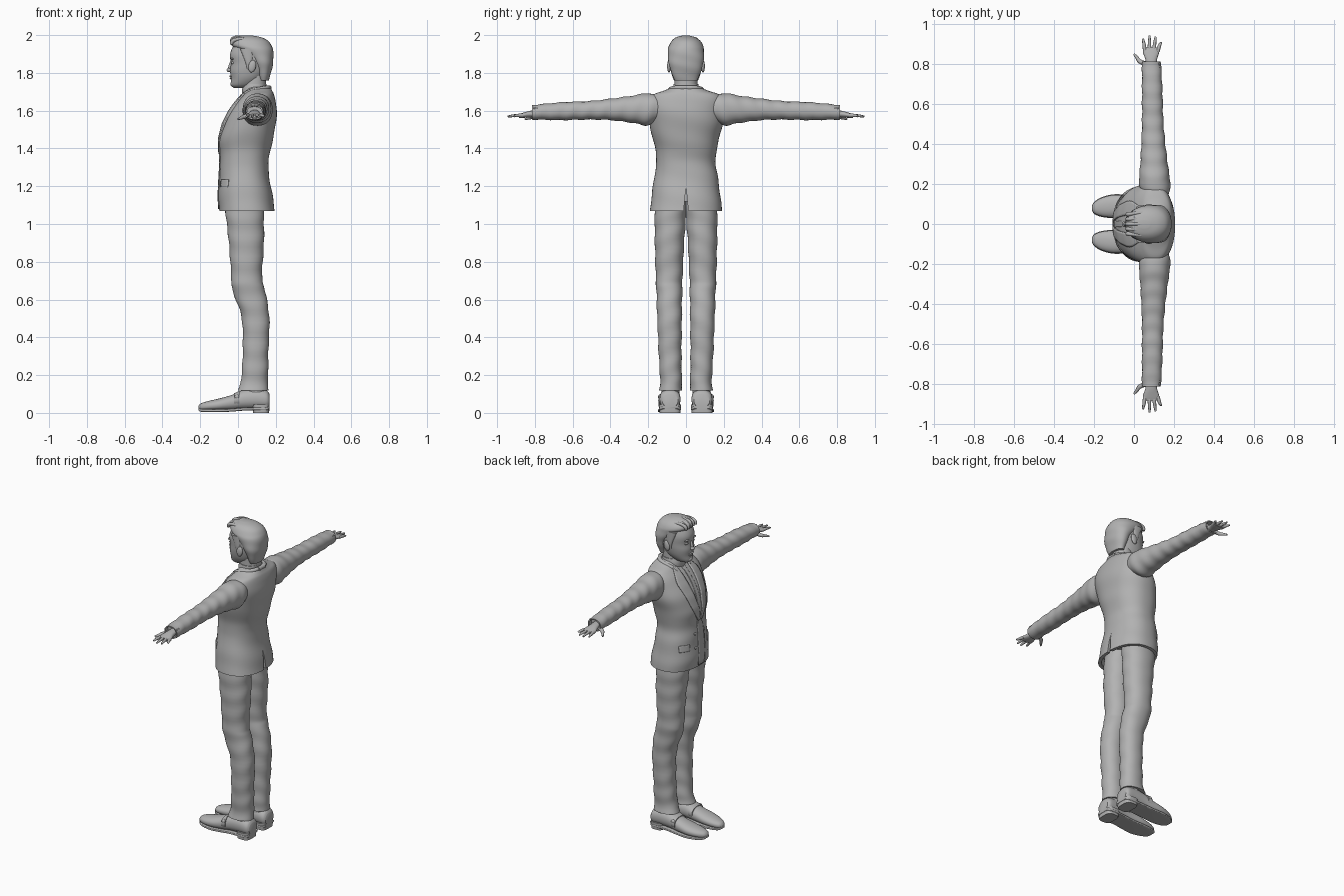
import bpy, bmesh, math
from mathutils import Vector

cube = bpy.data.objects.get("Cube")
if cube:
    bpy.data.objects.remove(cube, do_unlink=True)

grey = bpy.data.materials.new("plain grey")
grey.use_nodes = True
grey.diffuse_color = (0.45, 0.45, 0.45, 1)
bsdf = next(n for n in grey.node_tree.nodes if n.type == 'BSDF_PRINCIPLED')
bsdf.inputs["Base Color"].default_value = grey.diffuse_color
bsdf.inputs["Roughness"].default_value = 0.8


def finish(name, data, mirror=False):
    """Link an object, colour it and optionally mirror it across y = 0."""
    ob = bpy.data.objects.new(name, data)
    bpy.context.collection.objects.link(ob)
    data.materials.append(grey)
    if mirror:
        mod = ob.modifiers.new("mirror", 'MIRROR')
        mod.use_axis = (False, True, False)
        mod.use_mirror_merge = False
    return ob


def smooth_rows(rows, steps):
    """Catmull-Rom interpolation between cross-section rows."""
    out = []
    for i in range(len(rows) - 1):
        quad = [rows[max(i - 1, 0)], rows[i], rows[i + 1], rows[min(i + 2, len(rows) - 1)]]
        for s in range(steps):
            t = s / steps
            out.append([0.5 * (2 * b + (c - a) * t + (2 * a - 5 * b + 4 * c - d) * t * t
                               + (3 * b - a - 3 * c + d) * t ** 3) for a, b, c, d in zip(*quad)])
    return out + [list(rows[-1])]


def loft(name, axis, rows, power=2.2, mirror=False, lip=None, ripple=(0, 0), n=36, steps=5):
    """Rows are (position, a0, a1, b0, b1): extents on the two other axes.
    lip = (at_end, inset, depth) hollows one end."""
    rows = smooth_rows(rows, steps)
    if lip:
        at_end, inset, depth = lip
        p, a0, a1, b0, b1 = rows[-1 if at_end else 0]
        inner = [p, a0 + inset, a1 - inset, b0 + inset, b1 - inset]
        deep = [p + depth] + inner[1:]
        rows = rows + [inner, deep] if at_end else [deep, inner] + rows
    bm = bmesh.new()
    rings = []
    for p, a0, a1, b0, b1 in rows:
        ring = []
        for k in range(n):
            ang = math.tau * k / n
            c, s = math.cos(ang), math.sin(ang)
            w = ripple[0] * math.sin(ripple[1] * p + 2 * math.sin(ang))
            a = (a0 + a1) / 2 + ((a1 - a0) / 2 + w) * math.copysign(abs(c) ** (2 / power), c)
            b = (b0 + b1) / 2 + ((b1 - b0) / 2 + w) * math.copysign(abs(s) ** (2 / power), s)
            ring.append(bm.verts.new({'x': (p, a, b), 'y': (a, p, b), 'z': (a, b, p)}[axis]))
        rings.append(ring)
    for r, q in zip(rings, rings[1:]):
        for k in range(n):
            j = (k + 1) % n
            bm.faces.new((r[k], r[j], q[j], q[k]))
    bm.faces.new(rings[0])
    bm.faces.new(rings[-1])
    bmesh.ops.recalc_face_normals(bm, faces=bm.faces)
    me = bpy.data.meshes.new(name)
    bm.to_mesh(me)
    bm.free()
    return finish(name, me, mirror)


def body(name, rows, **kw):
    """Upright loft symmetric in y: rows are (z, x0, x1, half width)."""
    return loft(name, 'z', [(z, a, b, -h, h) for z, a, b, h in rows], **kw)


def blob(name, centre, radii, mirror=False, tilt=0):
    bm = bmesh.new()
    bmesh.ops.create_uvsphere(bm, u_segments=20, v_segments=12, radius=1)
    bmesh.ops.scale(bm, vec=radii, verts=bm.verts)
    cos, sin = math.cos(tilt), math.sin(tilt)
    for v in bm.verts:
        x, y, z = v.co
        v.co = Vector((x * cos + z * sin, y, z * cos - x * sin)) + Vector(centre)
    me = bpy.data.meshes.new(name)
    bm.to_mesh(me)
    bm.free()
    return finish(name, me, mirror)


def tube(name, points, radii, mirror=False):
    cu = bpy.data.curves.new(name, 'CURVE')
    cu.dimensions = '3D'
    cu.bevel_depth = 1
    cu.bevel_resolution = 3
    cu.use_fill_caps = True
    sp = cu.splines.new('NURBS')
    sp.points.add(len(points) - 1)
    sp.use_endpoint_u = True
    sp.order_u = 3
    for q, p, r in zip(sp.points, points, radii):
        q.co = (*p, 1)
        q.radius = r
    return finish(name, cu, mirror)


# Jacket body, hollow at the hem, with a back vent
JACKET = [(1.07, -.10, .195, .19), (1.14, -.105, .185, .183), (1.25, -.10, .165, .168),
          (1.32, -.095, .16, .157), (1.38, -.097, .17, .16), (1.45, -.10, .185, .175),
          (1.53, -.08, .20, .194), (1.60, -.045, .205, .20), (1.65, -.01, .20, .197),
          (1.685, .025, .19, .175), (1.705, .04, .18, .12), (1.725, .045, .17, .07)]
jacket = body("jacket", JACKET, power=2.3, lip=(False, .02, .05), ripple=(.0015, 45), n=64)
bm = bmesh.new()
ends = [[bm.verts.new((x, y, z)) for y, z in ((-.014, 1.05), (.014, 1.05), (0, 1.2))] for x in (.14, .26)]
bm.faces.new(ends[0])
bm.faces.new(ends[1])
for i in range(3):
    j = (i + 1) % 3
    bm.faces.new((ends[0][i], ends[0][j], ends[1][j], ends[1][i]))
bmesh.ops.recalc_face_normals(bm, faces=bm.faces)
me = bpy.data.meshes.new("vent_cutter")
bm.to_mesh(me)
bm.free()
cutter = finish("vent_cutter", me)
cutter.hide_render = True
cutter.hide_set(True)
cut = jacket.modifiers.new("vent", 'BOOLEAN')
cut.object = cutter


def chest_x(y, z):
    """Front surface of the jacket."""
    for lo, hi in zip(JACKET, JACKET[1:]):
        if lo[0] <= z <= hi[0]:
            t = (z - lo[0]) / (hi[0] - lo[0])
            x0, x1, h = (a + (b - a) * t for a, b in zip(lo[1:], hi[1:]))
            return (x0 + x1) / 2 - (x1 - x0) / 2 * max(0, 1 - (abs(y) / h) ** 2.3) ** (1 / 2.3)


def panel(name, rows, mirror=False, lift=.003, thick=.009):
    """Cloth piece laid on the chest: rows are (z, y0, y1)."""
    bm = bmesh.new()
    grid = []
    for z, y0, y1 in smooth_rows(rows, 5):
        ys = [y0 + (y1 - y0) * k / 6 for k in range(7)]
        grid.append([bm.verts.new((chest_x(y, z) - lift, y, z)) for y in ys])
    for r, q in zip(grid, grid[1:]):
        for k in range(6):
            bm.faces.new((r[k], r[k + 1], q[k + 1], q[k]))
    me = bpy.data.meshes.new(name)
    bm.to_mesh(me)
    bm.free()
    ob = finish(name, me, mirror)
    sol = ob.modifiers.new("thickness", 'SOLIDIFY')
    sol.thickness, sol.offset = thick, 0


# Jacket details
panel("lapel", [(1.695, .05, .08), (1.63, .045, .115), (1.55, .035, .10),
                (1.45, .015, .065), (1.37, 0, .02)], mirror=True)
panel("front_overlap", [(1.38, -.004, .02), (1.30, -.04, .02), (1.08, -.045, .02)], lift=.001, thick=.006)
panel("pocket_flap", [(1.235, .09, .145), (1.195, .09, .147)], mirror=True, lift=.002, thick=.006)
panel("necktie", [(1.68, -.018, .018), (1.64, -.012, .012), (1.39, -.02, .02)], lift=.002, thick=.006)
for z in (1.2, 1.29):
    blob("jacket_button", (chest_x(.045, z) - .002, .045, z), (.005, .009, .009), mirror=True)
tube("jacket_collar", [(.165, -.03, 1.722), (.165, .03, 1.722), (.14, .072, 1.718), (.085, .088, 1.708),
                       (.04, .075, 1.692), (.015, .06, 1.675)], [.013] * 5 + [.008], mirror=True)
body("shirt_collar", [(1.68, .022, .16, .075), (1.715, .022, .152, .07), (1.74, .03, .15, .066)])

# Sleeves
loft("sleeve", 'y', [(.12, .06, .17, 1.57, 1.67), (.20, .026, .182, 1.523, 1.692), (.28, .03, .172, 1.535, 1.68),
                     (.40, .037, .157, 1.55, 1.663), (.52, .04, .147, 1.553, 1.65),
                     (.65, .04, .143, 1.55, 1.645), (.815, .04, .135, 1.553, 1.63)],
     mirror=True, lip=(True, .007, -.03), ripple=(.0018, 75), steps=8)
for k in range(3):
    blob("cuff_button", (.125, .775 + .014 * k, 1.613), (.006, .006, .006), mirror=True)

# Hands
loft("palm", 'y', [(.76, .065, .115, 1.568, 1.606), (.82, .058, .115, 1.565, 1.6),
                   (.86, .045, .126, 1.562, 1.59), (.885, .046, .128, 1.562, 1.582)], mirror=True)
for base, tip, reach in ((.055, .045, .928), (.077, .078, .944), (.099, .108, .938), (.119, .138, .908)):
    tube("finger", [(base, .865, 1.575), ((base + tip) / 2, .905, 1.576), (tip, reach, 1.569)],
         [.010, .009, .005], mirror=True)
tube("thumb", [(.07, .80, 1.58), (.03, .81, 1.568), (.018, .83, 1.562), (.0, .852, 1.555)],
     [.012, .012, .009, .005], mirror=True)

# Trousers
loft("trouser_leg", 'z', [(.118, .0, .16, .018, .142), (.15, .012, .157, .022, .138), (.2, .018, .16, .022, .138),
                          (.3, .025, .16, .024, .144), (.5, .02, .166, .022, .152), (.65, -.03, .143, .02, .157),
                          (.72, -.035, .127, .018, .16), (.9, -.048, .137, .01, .165),
                          (1.05, -.065, .137, -.002, .166), (1.15, -.07, .135, -.01, .165)],
     mirror=True, ripple=(.002, 55), steps=8)
loft("ankle", 'z', [(.07, .04, .15, .035, .13), (.2, .04, .15, .035, .13)], mirror=True)

# Shoes
SHOE = [(-.21, .07, .092, .02, .036), (-.197, .052, .11, .012, .05), (-.16, .038, .132, .01, .062),
        (-.10, .032, .146, .01, .076), (-.03, .035, .143, .013, .096), (.03, .034, .14, .018, .122),
        (.10, .03, .14, .02, .13), (.15, .03, .138, .02, .12), (.167, .042, .125, .03, .10)]
loft("shoe", 'x', SHOE, mirror=True)
loft("sole", 'x', [(x, a - .003, b + .003, c - .006, c + .010) for x, a, b, c, d in SHOE], power=6, mirror=True)
loft("heel", 'z', [(0, .08, .165, .03, .14), (.045, .075, .167, .026, .143)], power=3.5, mirror=True)
loft("shoe_strap", 'x', [(-.02, .031, .147, .03, .104), (.008, .031, .146, .03, .117)], mirror=True)
blob("shoe_buckle", (-.005, .138, .085), (.014, .01, .012), mirror=True)

# Head
body("neck", [(1.66, .02, .16, .065), (1.73, .025, .15, .062), (1.80, .04, .15, .062)])
body("head", [(1.72, -.022, .05, .022), (1.735, -.037, .09, .046), (1.77, -.037, .13, .068),
              (1.81, -.042, .16, .08), (1.85, -.038, .175, .086), (1.90, -.042, .18, .088),
              (1.95, -.02, .165, .078), (1.975, .01, .14, .055), (1.985, .05, .10, .02)])
blob("nose_bridge", (-.041, 0, 1.837), (.009, .009, .032), tilt=.25)
blob("nose_tip", (-.047, 0, 1.815), (.013, .015, .011))
blob("eye", (-.026, .033, 1.853), (.010, .015, .008), mirror=True)
blob("eyebrow", (-.031, .034, 1.874), (.010, .021, .006), mirror=True)
blob("upper_lip", (-.038, 0, 1.782), (.008, .023, .005))
blob("lower_lip", (-.036, 0, 1.772), (.008, .019, .006))
blob("chin", (-.026, 0, 1.742), (.015, .022, .014))
blob("ear", (.075, .09, 1.835), (.020, .010, .033), mirror=True, tilt=.2)

# Hair
body("hair", [(1.76, .11, .162, .06), (1.82, .09, .18, .083), (1.87, .06, .187, .094),
              (1.92, .0, .186, .095), (1.945, -.035, .178, .09), (1.97, -.036, .158, .076),
              (1.988, -.018, .125, .052), (1.997, .02, .08, .02)], ripple=(.001, 90))
loft("sideburn", 'z', [(1.82, .048, .062, .074, .086), (1.86, .038, .075, .072, .093),
                       (1.93, .01, .085, .07, .094)], mirror=True)
for k in range(-2, 3):
    y = .024 * k
    tube("hair_lock", [(-.034, y, 1.95), (-.036, y, 1.978 - abs(y) / 4), (-.005, y * 1.1, 1.992 - abs(y) / 4),
                       (.05, y * 1.2, 1.989 - abs(y) / 4), (.11, y * 1.2, 1.975 - abs(y) / 4)],
         [.008, .012, .009, .008, .004])

# Smooth shading with crisp edges
bpy.ops.object.select_all(action='DESELECT')
for ob in bpy.context.scene.objects:
    if ob.type == 'MESH' and ob.data.materials and not ob.hide_render:
        ob.select_set(True)
        bpy.context.view_layer.objects.active = ob
bpy.ops.object.shade_smooth_by_angle(angle=math.radians(40))
